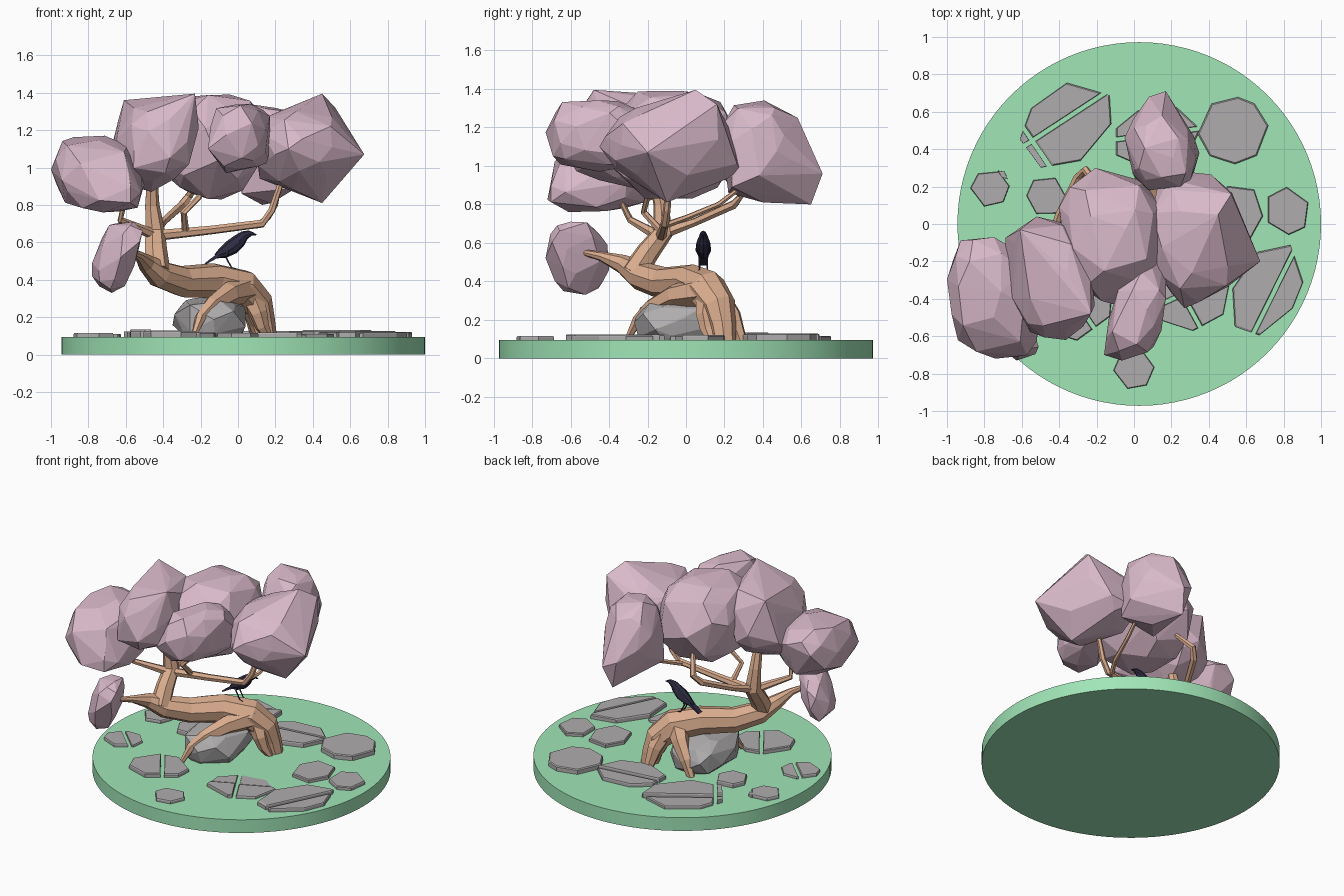
import bpy, bmesh, math, random
from mathutils import Vector


def material(name, rgb):
    m = bpy.data.materials.new(name)
    m.diffuse_color = (*rgb, 1)
    return m


BLOSSOM = material("blossom_pink", (0.70, 0.49, 0.59))
BARK = material("bark_tan", (0.71, 0.42, 0.275))
GRASS = material("grass_green", (0.355, 0.79, 0.475))
STONE = material("stone_grey", (0.43, 0.415, 0.42))
FEATHER = material("feather_navy", (0.027, 0.025, 0.055))


def finish(name, bm, mat):
    bmesh.ops.recalc_face_normals(bm, faces=bm.faces[:])
    me = bpy.data.meshes.new(name)
    bm.to_mesh(me)
    bm.free()
    me.materials.append(mat)
    ob = bpy.data.objects.new(name, me)
    bpy.context.collection.objects.link(ob)
    return ob


def hull(name, pts, mat):
    bm = bmesh.new()
    vs = [bm.verts.new(p) for p in pts]
    bmesh.ops.convex_hull(bm, input=vs)
    for v in [v for v in bm.verts if not v.link_faces]:
        bm.verts.remove(v)
    return finish(name, bm, mat)


def boulder(name, lo, hi, seed, mat, shear=(0, 0, 0), extra=(), n=38):
    """Faceted lump filling the box lo..hi; shear = (x by z, y by z, x by y)."""
    rnd = random.Random(seed)
    pts = []
    for i in range(n):
        z = 1 - 2 * (i + 0.5) / n
        a = i * 2.39996 + rnd.uniform(-0.35, 0.35)
        r = math.sqrt(1 - z * z)
        p = [math.copysign(abs(c) ** 0.8, c) * rnd.uniform(0.86, 1.06)
             for c in (r * math.cos(a), r * math.sin(a), z)]
        p[0] += shear[0] * p[2] + shear[2] * p[1]
        p[1] += shear[1] * p[2]
        pts.append(p)
    mn = [min(p[k] for p in pts) for k in range(3)]
    mx = [max(p[k] for p in pts) for k in range(3)]
    pts = [[lo[k] + (p[k] - mn[k]) / (mx[k] - mn[k]) * (hi[k] - lo[k])
            for k in range(3)] for p in pts]
    return hull(name, pts + list(extra), mat)


def tube(name, path, mat, sides=7, flat=1.0):
    """Tapered tube through (x, y, z, radius) stations."""
    bm = bmesh.new()
    c = [Vector(p[:3]) for p in path]
    rings, side, prev = [], None, None
    for i, p in enumerate(path):
        t = (c[min(i + 1, len(c) - 1)] - c[max(i - 1, 0)]).normalized()
        if side is None:
            side = t.orthogonal().normalized()
        else:
            side = prev.rotation_difference(t) @ side
        prev, other = t, t.cross(side)
        ring = []
        for k in range(sides):
            a = 2 * math.pi * k / sides
            o = (side * math.cos(a) + other * math.sin(a)) * p[3]
            o.y *= flat
            ring.append(bm.verts.new(c[i] + o))
        rings.append(ring)
    for r0, r1 in zip(rings, rings[1:]):
        for k in range(sides):
            j = (k + 1) % sides
            bm.faces.new((r0[k], r0[j], r1[j], r1[k]))
    bm.faces.new(rings[0][::-1])
    bm.faces.new(rings[-1])
    return finish(name, bm, mat)


def clip(poly, nx, ny, d):
    """Keep the part of a polygon where nx*x + ny*y <= d."""
    out = []
    for a, b in zip(poly, poly[1:] + poly[:1]):
        da, db = nx * a[0] + ny * a[1] - d, nx * b[0] + ny * b[1] - d
        if da <= 0:
            out.append(a)
        if da * db < 0:
            t = da / (da - db)
            out.append((a[0] + (b[0] - a[0]) * t, a[1] + (b[1] - a[1]) * t))
    return out


def paving(name, cx, cy, rx, ry, n, seed, height, tilt=0, cuts=()):
    """Irregular flagstone, optionally cracked along lines (angle, offset)."""
    rnd = random.Random(seed)
    poly = []
    for i in range(n):
        a = 2 * math.pi * (i + rnd.uniform(-0.2, 0.2)) / n
        x, y = rx * math.cos(a), ry * math.sin(a)
        ct, st = math.cos(tilt), math.sin(tilt)
        poly.append((cx + x * ct - y * st, cy + x * st + y * ct))
    pieces = [poly]
    for ang, off in cuts:
        nx, ny = math.cos(ang), math.sin(ang)
        d = nx * cx + ny * cy + off
        pieces = [q for p in pieces for q in
                  (clip(p, nx, ny, d - 0.012), clip(p, -nx, -ny, -d - 0.012))]
    for k, p in enumerate(q for q in pieces if len(q) > 2):
        mx, my = sum(v[0] for v in p) / len(p), sum(v[1] for v in p) / len(p)
        top = 0.095 + height - 0.006 * k
        pts = [(x, y, z) for x, y in p for z in (0.085, top - 0.006)]
        pts += [(mx + (x - mx) * 0.96, my + (y - my) * 0.96, top) for x, y in p]
        hull(f"{name}_{k + 1}", pts, STONE)


# Round grass base
bpy.ops.mesh.primitive_cylinder_add(vertices=96, radius=0.972, depth=0.095,
                                    location=(0.028, 0, 0.0475))
base = bpy.context.object
base.name = base.data.name = "grass_base"
base.data.materials.append(GRASS)
bpy.ops.object.shade_smooth_by_angle()

# Flagstones: centre, radii, sides, seed, height, tilt, cracks
for i, s in enumerate([
        (-0.36, 0.53, 0.28, 0.20, 7, 1, 0.04, 0.7, ((2.15, 0.03), (0.6, -0.2))),
        (0.53, 0.50, 0.19, 0.18, 8, 2, 0.035),
        (0.82, 0.07, 0.12, 0.13, 6, 3, 0.025, 0.5),
        (0.56, 0.06, 0.13, 0.16, 6, 4, 0.025),
        (0.71, -0.35, 0.27, 0.17, 7, 5, 0.03, 1.05, ((-0.46, 0.04),)),
        (0.30, -0.39, 0.23, 0.18, 7, 6, 0.022, 0.3, ((2.0, 0.03), (0.5, -0.03))),
        (0.0, -0.78, 0.11, 0.105, 6, 7, 0.02, 0.2),
        (-0.31, -0.45, 0.20, 0.17, 7, 8, 0.03, 0.4, ((0.6, 0.02),)),
        (-0.75, -0.23, 0.13, 0.12, 7, 9, 0.02, 0.3, ((0.8, 0.02),)),
        (-0.77, 0.19, 0.105, 0.10, 6, 10, 0.02, 0.1),
        (-0.70, 0.265, 0.035, 0.016, 4, 13, 0.018, -0.7),
        (-0.47, 0.15, 0.105, 0.11, 6, 11, 0.03),
        (0.12, 0.46, 0.24, 0.17, 7, 12, 0.03, 0.2, ((1.7, 0.02),))]):
    paving(f"flagstone_{i + 1}", *s)

# Boulder under the trunk
boulder("boulder", (-0.35, -0.27, 0.05), (0.04, 0.25, 0.32), 5, STONE, n=32)

# Trunk, roots and branches
tube("trunk", [(0.15, 0.20, 0.08, 0.06), (0.13, 0.19, 0.17, 0.07),
               (0.10, 0.17, 0.27, 0.09), (0.02, 0.11, 0.355, 0.105),
               (-0.13, 0.02, 0.395, 0.095), (-0.30, -0.12, 0.39, 0.085),
               (-0.42, -0.24, 0.43, 0.075), (-0.49, -0.33, 0.49, 0.05),
               (-0.53, -0.44, 0.53, 0.025), (-0.58, -0.53, 0.55, 0.015)], BARK, 8)
tube("upright_trunk", [(-0.43, -0.27, 0.44, 0.07), (-0.44, -0.2, 0.55, 0.062),
                       (-0.445, -0.12, 0.655, 0.055), (-0.46, -0.13, 0.8, 0.04),
                       (-0.46, -0.17, 0.97, 0.028)], BARK, 7)
roots = {
    "front_root": [(0.04, 0.1, 0.35, 0.08), (-0.05, -0.06, 0.325, 0.062),
                   (-0.14, -0.18, 0.265, 0.045), (-0.20, -0.25, 0.20, 0.03),
                   (-0.24, -0.31, 0.09, 0.013)],
    "front_root_fork": [(-0.13, -0.17, 0.27, 0.035), (-0.22, -0.19, 0.22, 0.022),
                        (-0.26, -0.21, 0.17, 0.008)],
    "back_root": [(-0.01, 0.11, 0.36, 0.08), (-0.08, 0.18, 0.29, 0.058),
                  (-0.16, 0.225, 0.19, 0.042), (-0.21, 0.24, 0.085, 0.025)],
    "side_root": [(0.06, 0.12, 0.33, 0.07), (0.11, 0.10, 0.22, 0.05),
                  (0.13, 0.11, 0.15, 0.038), (0.17, 0.13, 0.085, 0.018)],
    "rear_root": [(0.06, 0.16, 0.32, 0.07), (0.08, 0.24, 0.22, 0.05),
                  (0.10, 0.29, 0.085, 0.03)],
}
branches = {
    "long_branch": [(-0.45, -0.13, 0.635, 0.03), (-0.15, -0.12, 0.665, 0.024),
                    (0.13, -0.11, 0.70, 0.022), (0.18, -0.1, 0.77, 0.02),
                    (0.25, -0.08, 0.98, 0.014)],
    "long_branch_twig": [(0.1, -0.11, 0.69, 0.018), (0.16, 0.0, 0.73, 0.015),
                         (0.2, 0.17, 0.80, 0.014), (0.22, 0.3, 0.9, 0.012)],
    "inner_twig": [(-0.28, -0.12, 0.65, 0.02), (-0.29, -0.22, 0.76, 0.018),
                   (-0.21, -0.2, 0.84, 0.016), (-0.17, -0.18, 0.95, 0.012)],
    "back_branch": [(-0.45, -0.12, 0.65, 0.032), (-0.4, 0.05, 0.71, 0.022),
                    (-0.3, 0.25, 0.80, 0.024), (-0.26, 0.29, 0.85, 0.022),
                    (-0.18, 0.18, 0.98, 0.014)],
    "left_branch": [(-0.45, -0.15, 0.64, 0.03), (-0.63, -0.29, 0.72, 0.018),
                    (-0.61, -0.33, 0.80, 0.015), (-0.64, -0.36, 0.9, 0.012)],
}
for name, path in {**roots, **branches}.items():
    tube(name, path, BARK, 6)

# Blossom clouds
boulder("left_blossom", (-1.0, -0.72, 0.76), (-0.5, -0.07, 1.17), 21, BLOSSOM, (-0.2, 0.25, -0.12))
boulder("upper_left_blossom", (-0.69, -0.62, 0.87), (-0.21, 0.04, 1.38), 22, BLOSSOM, (0.15, 0, -0.15),
        [(-0.61, -0.03, 1.36), (-0.23, -0.48, 1.395)])
boulder("centre_blossom", (-0.40, -0.43, 0.83), (0.14, 0.30, 1.39), 23, BLOSSOM)
boulder("right_blossom", (0.09, -0.42, 0.88), (0.59, 0.28, 1.33), 24, BLOSSOM, (0, 0, -0.1),
        [(0.675, -0.2, 1.07), (0.45, -0.1, 0.81), (0.45, 0.05, 1.395),
         (0.27, -0.45, 1.1), (0.52, 0.16, 1.32)])
boulder("back_blossom", (-0.05, 0.18, 0.90), (0.33, 0.60, 1.34), 25, BLOSSOM, (0, -0.15, -0.15),
        [(0.02, 0.22, 0.86), (0.31, 0.24, 0.89), (0.08, 0.68, 1.0), (0.17, 0.71, 0.96),
         (0.13, 0.65, 0.80), (0.35, 0.38, 0.95), (0.15, 0.58, 1.25), (0.18, 0.4, 0.81)])
boulder("front_blossom", (-0.15, -0.73, 0.97), (0.17, -0.20, 1.34), 27, BLOSSOM, (0, 0, 0.35),
        [(-0.16, -0.70, 1.1), (0.17, -0.12, 1.03)], n=32)
boulder("hanging_blossom", (-0.78, -0.73, 0.33), (-0.51, -0.40, 0.71), 28, BLOSSOM, (0.5, -0.1, -0.4), n=30)

# Perched black bird: body, tail, wings, legs
Y = 0.09
tube("bird_body", [(-0.12, Y, 0.525, 0.012), (-0.08, Y, 0.545, 0.032),
                   (-0.03, Y, 0.577, 0.042), (0.01, Y, 0.612, 0.036),
                   (0.035, Y, 0.637, 0.026), (0.06, Y, 0.646, 0.018),
                   (0.075, Y, 0.646, 0.010), (0.10, Y, 0.640, 0.002)],
     FEATHER, 8, 0.85)
hull("bird_tail", [(x, Y + s * w, z) for s in (-1, 1) for x, w, z in
                   ((-0.09, 0.016, 0.555), (-0.085, 0.016, 0.53),
                    (-0.18, 0.02, 0.487), (-0.172, 0.02, 0.482))], FEATHER)
for side, s in (("left", 1), ("right", -1)):
    hull(f"bird_{side}_wing", [(x, Y + s * d, z) for x, d, z in
                               ((0.0, 0.025, 0.63), (0.01, 0.036, 0.60),
                                (-0.04, 0.041, 0.56), (-0.05, 0.03, 0.60),
                                (-0.145, 0.015, 0.51), (-0.06, 0.02, 0.57))], FEATHER)
    tube(f"bird_{side}_leg", [(-0.055, Y + s * 0.02, 0.55, 0.012),
                              (-0.065, Y + s * 0.02, 0.52, 0.005),
                              (-0.035, Y + s * 0.02, 0.465, 0.004),
                              (-0.01, Y + s * 0.022, 0.458, 0.003)], FEATHER, 5)
